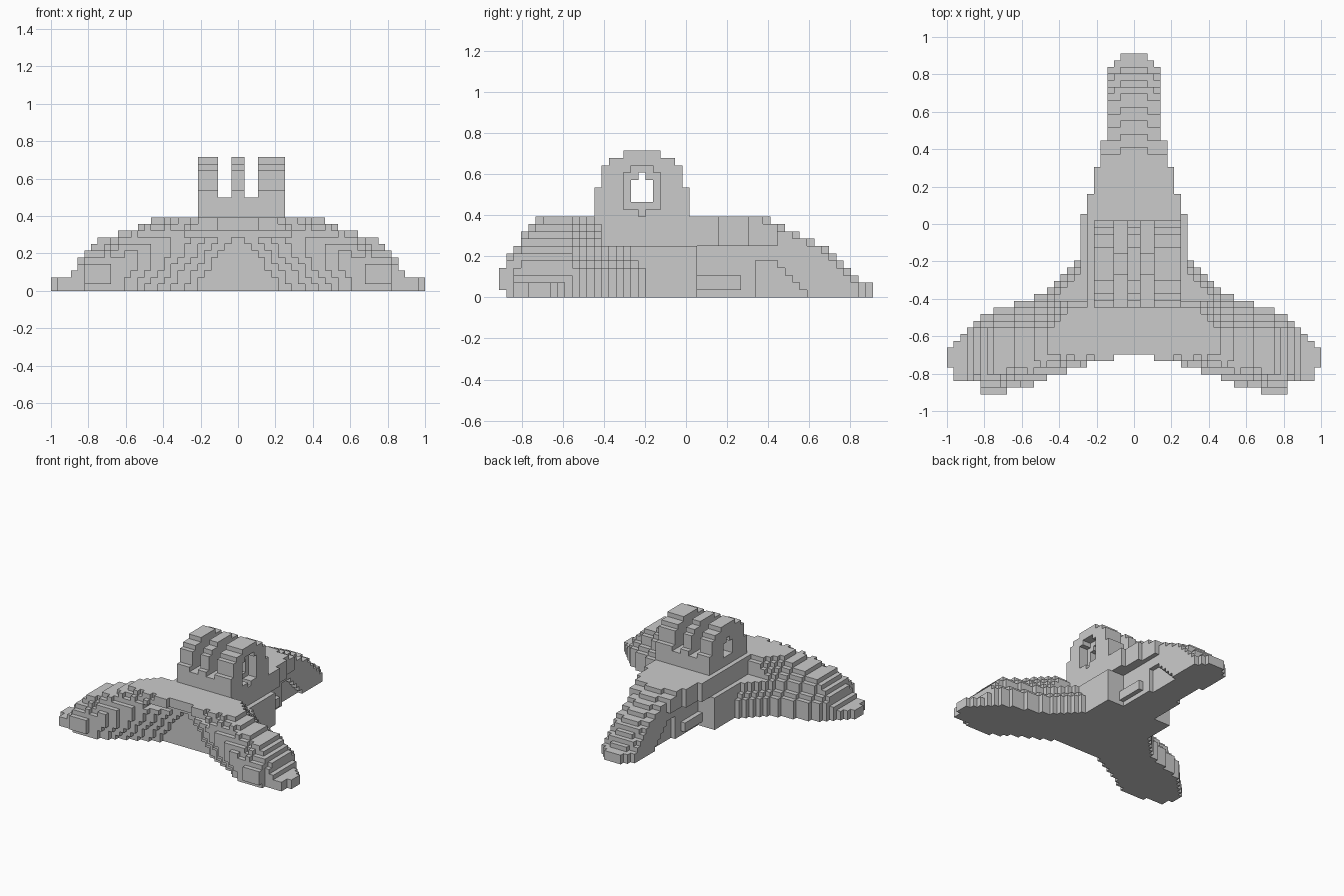
import bpy
import bmesh
import math
from mathutils import Vector

cube = bpy.data.objects.get("Cube")
if cube:
    bpy.data.objects.remove(cube, do_unlink=True)

CELL = 1 / 28          # edge of one block
ROWS = 51              # blocks from front to back
TOP = 11               # block layers in the flat deck
PIN_ROW, PIN_LAYER = 19, 14

grey = bpy.data.materials.new("plain grey")
grey.use_nodes = True
grey.diffuse_color = (0.6, 0.6, 0.6, 1)
grey.node_tree.nodes["Principled BSDF"].inputs["Base Color"].default_value = (0.6, 0.6, 0.6, 1)

# Half width of the plan in blocks, front row to back row: (width, rows)
RUNS = [(23, 2), (27, 2), (28, 3), (27, 1), (26, 1), (25, 1), (24, 1), (23, 1),
        (21, 1), (18, 1), (15, 1), (13, 1), (12, 1), (11, 1), (10, 1), (9, 1),
        (8, 7), (7, 3), (6, 4), (5, 4), (4, 11), (3, 1), (2, 1)]
WIDTH = [w for w, n in RUNS for _ in range(n)]

# Front edge of the plan: first row for columns below each limit
FRONT = [(3, 6), (7, 5), (10, 4), (13, 3), (15, 2), (19, 1), (23, 0), (28, 2)]

# Deck height along each side arm: columns below the limit reach the layer
ARM_TOP = [(13, 11), (15, 10), (18, 9), (21, 8), (22, 7), (23, 6), (24, 5), (25, 3), (28, 2)]


def lookup(table, col):
    return next(value for limit, value in table if col < limit)


def height(col, row):
    """Number of layers above a plan block, measured from the centre line."""
    front = lookup(FRONT, col)
    if col >= WIDTH[row] or row < front:
        return 0
    if row > 30:                                   # rear leg slopes to its toe
        e = row + 0.5 * max(0, min(col, 3) - 1)
        h = 51 - e if e >= 45 else TOP - math.ceil((e - 36) / 2)
        return max(2, min(TOP, round(h)))
    h = lookup(ARM_TOP, col)                       # side arms are rounded ridges
    if col >= 8:
        rear = max(j for j in range(ROWS) if WIDTH[j] > col)
        h = min(h, 4 + 1.3 * (rear - row))
    if col >= 7 and 13 <= row <= 26:               # ledge beside the hinge
        h = min(h, 10 if row == 13 else 7)
    h = min(h, 4 + 1.2 * (row - front) + max(0, 0.45 * (20 - col)))
    return max(2, round(h))


def undercut(col, row, layer):
    """True where the vaulted front wall or the rear leg sides step inward."""
    if row < 9:
        if col < 8 and layer >= 8:
            return layer == 8 and row < 7
        return row < 8 - 0.55 * max(0, col + 0.7 * layer - 4)
    if row < 27 or row > 41:
        return False
    if row >= 35 and layer < min(5, 42 - row):
        return col >= 3
    lip = row < 33 and layer in (1, 2)
    return row < 38 and layer < 7 and col >= (5 if lip else 4)


def half(i):
    return i if i >= 0 else -1 - i


def in_knuckle(row, layer):
    dj = row - PIN_ROW
    return abs(dj) <= 6 and dj * dj + max(0, layer - 13.5) ** 2 <= 38


def in_hole(row, layer):
    dj, dk = abs(row - PIN_ROW), layer - PIN_LAYER
    return (dj <= 1 and abs(dk) <= 1) or (dj == 0 and dk == 2)


def in_recess(row, layer):
    dj, dk = abs(row - PIN_ROW), layer - PIN_LAYER
    return max(dj, abs(dk)) <= 2 or (dj <= 1 and dk == 3) or (dj == 0 and dk == -3)


# Three-legged foot, with the arm toes lifted one block at the very front
parts = {"tripod_base": {(i, j, k) for i in range(-28, 28) for j in range(ROWS)
                         for k in range(height(half(i), j))
                         if (j > 0 or k > 0) and not undercut(half(i), j, k)}}

# Hinge block and its three knuckles, with the pin hole and nut recess
hinge_columns = range(-6, 7)
knuckles = {"right_knuckle": range(-6, -3), "middle_knuckle": range(-1, 1),
            "left_knuckle": range(3, 7)}


def hinge_cells(columns, layers):
    return {(i, j, k) for i in columns for j in range(13, 26) for k in layers
            if in_knuckle(j, k) and not in_hole(j, k)
            and not (i >= 5 and in_recess(j, k))}


parts["hinge_block"] = hinge_cells(hinge_columns, range(TOP, 14))
for name, columns in knuckles.items():
    parts[name] = hinge_cells(columns, range(14, 20))

filled = set().union(*parts.values())


def build_blocks(name, cells):
    """Make one mesh from the exposed sides of a set of blocks."""
    bm = bmesh.new()
    corners = {}

    def corner(p):
        if p not in corners:
            x, y, z = p
            corners[p] = bm.verts.new(Vector((x, y - ROWS / 2, z)) * CELL)
        return corners[p]

    for cell in sorted(cells):
        for axis in range(3):
            for side in (0, 1):
                near = list(cell)
                near[axis] += 2 * side - 1
                if tuple(near) in filled:
                    continue
                u, v = (axis + 1) % 3, (axis + 2) % 3
                loop = []
                for a, b in ((0, 0), (1, 0), (1, 1), (0, 1)):
                    p = list(cell)
                    p[axis] += side
                    p[u] += a
                    p[v] += b
                    loop.append(corner(tuple(p)))
                bm.faces.new(loop if side else loop[::-1])
    # Merge flat areas into single faces
    bmesh.ops.dissolve_limit(bm, angle_limit=0.01, verts=bm.verts[:], edges=bm.edges[:])
    mesh = bpy.data.meshes.new(name)
    bm.to_mesh(mesh)
    bm.free()
    mesh.materials.append(grey)
    obj = bpy.data.objects.new(name, mesh)
    bpy.context.collection.objects.link(obj)


for name, cells in parts.items():
    build_blocks(name, cells)
